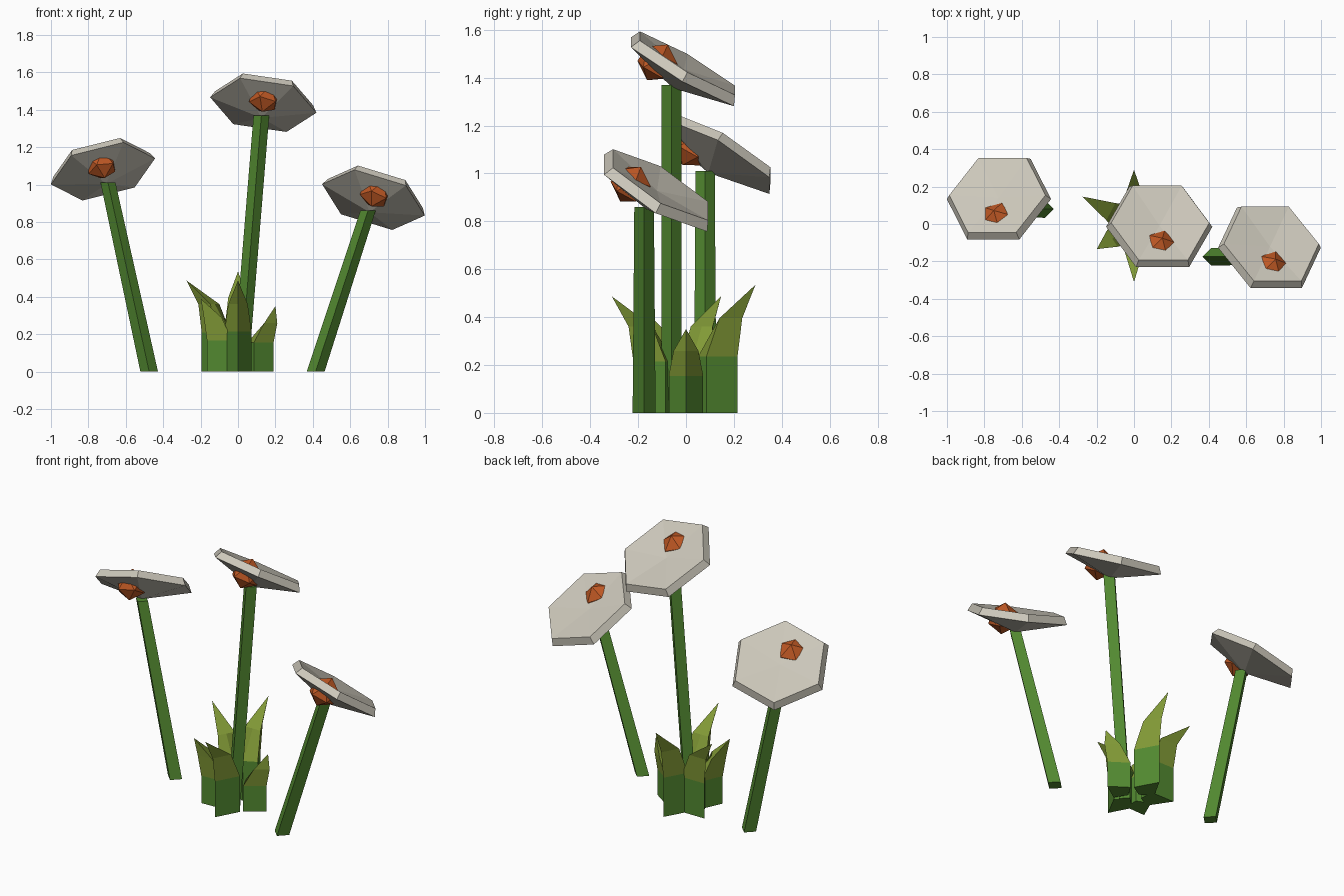
import bpy
import bmesh
from math import radians, cos, sin
from mathutils import Matrix, Vector

if "Cube" in bpy.data.objects:
    bpy.data.objects.remove(bpy.data.objects["Cube"])


def material(name, rgb):
    mat = bpy.data.materials.new(name)
    mat.use_nodes = True
    mat.diffuse_color = (*rgb, 1)
    mat.node_tree.nodes["Principled BSDF"].inputs["Base Color"].default_value = (*rgb, 1)
    return mat


PETAL = material("pale petal", (0.6, 0.57, 0.49))
CORE = material("orange core", (0.53, 0.1, 0.018))
STEM = material("stem green", (0.085, 0.25, 0.03))
LEAF_TIP = material("yellow green", (0.22, 0.32, 0.037))


def finish(name, bm, mats, matrix=Matrix()):
    bmesh.ops.recalc_face_normals(bm, faces=bm.faces)
    mesh = bpy.data.meshes.new(name)
    bm.to_mesh(mesh)
    bm.free()
    for mat in mats:
        mesh.materials.append(mat)
    obj = bpy.data.objects.new(name, mesh)
    obj.matrix_world = matrix
    bpy.context.collection.objects.link(obj)
    return obj


def ring(center, radius, sides):
    """Points of a level regular polygon."""
    step = radians(360 / sides)
    return [Vector(center) + Vector((radius * cos(i * step), radius * sin(i * step), 0))
            for i in range(sides)]


def loft(bm, rings):
    """Skin rings of points; a one-point ring closes to an apex. Returns faces per band."""
    loops = [[bm.verts.new(p) for p in r] for r in rings]
    bands = []
    for a, b in zip(loops, loops[1:]):
        n = max(len(a), len(b))
        band = []
        for i in range(n):
            j = (i + 1) % n
            corners = [a[i % len(a)], a[j % len(a)], b[j % len(b)], b[i % len(b)]]
            band.append(bm.faces.new(list(dict.fromkeys(corners))))
        bands.append(band)
    for end in (loops[0], loops[-1]):
        if len(end) > 2:
            bm.faces.new(end)
    return bands


# Flowers: leaning square stem, tilted dish and an off-centre core
def flower(side, base, top, stem_radii, head, lean):
    bm = bmesh.new()
    loft(bm, [ring(base, stem_radii[0], 4), ring(top, stem_radii[1], 4)])
    finish(side + "_stem", bm, [STEM])

    tilt = (Matrix.Translation(head) @ Matrix.Rotation(radians(lean), 4, 'Y')
            @ Matrix.Rotation(radians(-30), 4, 'X'))
    bm = bmesh.new()
    loft(bm, [[Vector((0, 0, -0.08))], ring((0, 0, 0), 0.287, 6),
              ring((0, 0, 0.042), 0.265, 6), [Vector((0, 0, 0.012))]])
    finish(side + "_petal_dish", bm, [PETAL], tilt)

    bm = bmesh.new()
    bmesh.ops.create_icosphere(bm, subdivisions=1, radius=0.087)
    finish(side + "_core", bm, [CORE], tilt @ Matrix.Translation((0, -0.11, -0.018)))


flower("middle", (0.013, -0.06, 0), (0.125, -0.06, 1.37), (0.042, 0.042),
       (0.135, -0.015, 1.425), 8.3)
flower("right", (-0.475, 0.08, 0), (-0.695, 0.08, 1.01), (0.047, 0.04),
       (-0.722, 0.133, 1.07), -14)
flower("left", (0.415, -0.175, 0), (0.695, -0.175, 0.86), (0.048, 0.041),
       (0.724, -0.127, 0.918), 17)


# Leaf cluster: keeled blades, green below and lighter above
def leaf(name, angle, keel, band_z, tip_r, tip_z):
    def section(z, outer, edge, half, inner):
        return [Vector((outer, 0, z)), Vector((edge, half, z)),
                Vector((inner, 0, z)), Vector((edge, -half, z))]

    bm = bmesh.new()
    shoulder = 0.74 * tip_z
    bands = loft(bm, [section(0, keel, 0.085, 0.072, 0.04),
                      section(band_z, keel, 0.085, 0.072, 0.05),
                      section(shoulder, keel + 0.02, 0.14, 0.052, 0.14),
                      [Vector((tip_r, 0, tip_z))]])
    for face in bands[1] + bands[2]:
        face.material_index = 1
    finish(name, bm, [STEM, LEAF_TIP], Matrix.Rotation(radians(angle), 4, 'Z'))


leaf("side_leaf", 0, 0.19, 0.155, 0.2, 0.35)
leaf("back_leaf", 90, 0.215, 0.235, 0.29, 0.535)
leaf("back_right_leaf", 152, 0.22, 0.21, 0.312, 0.487)
leaf("front_right_leaf", 214, 0.2, 0.165, 0.24, 0.39)
leaf("front_leaf", 270, 0.22, 0.215, 0.31, 0.487)
